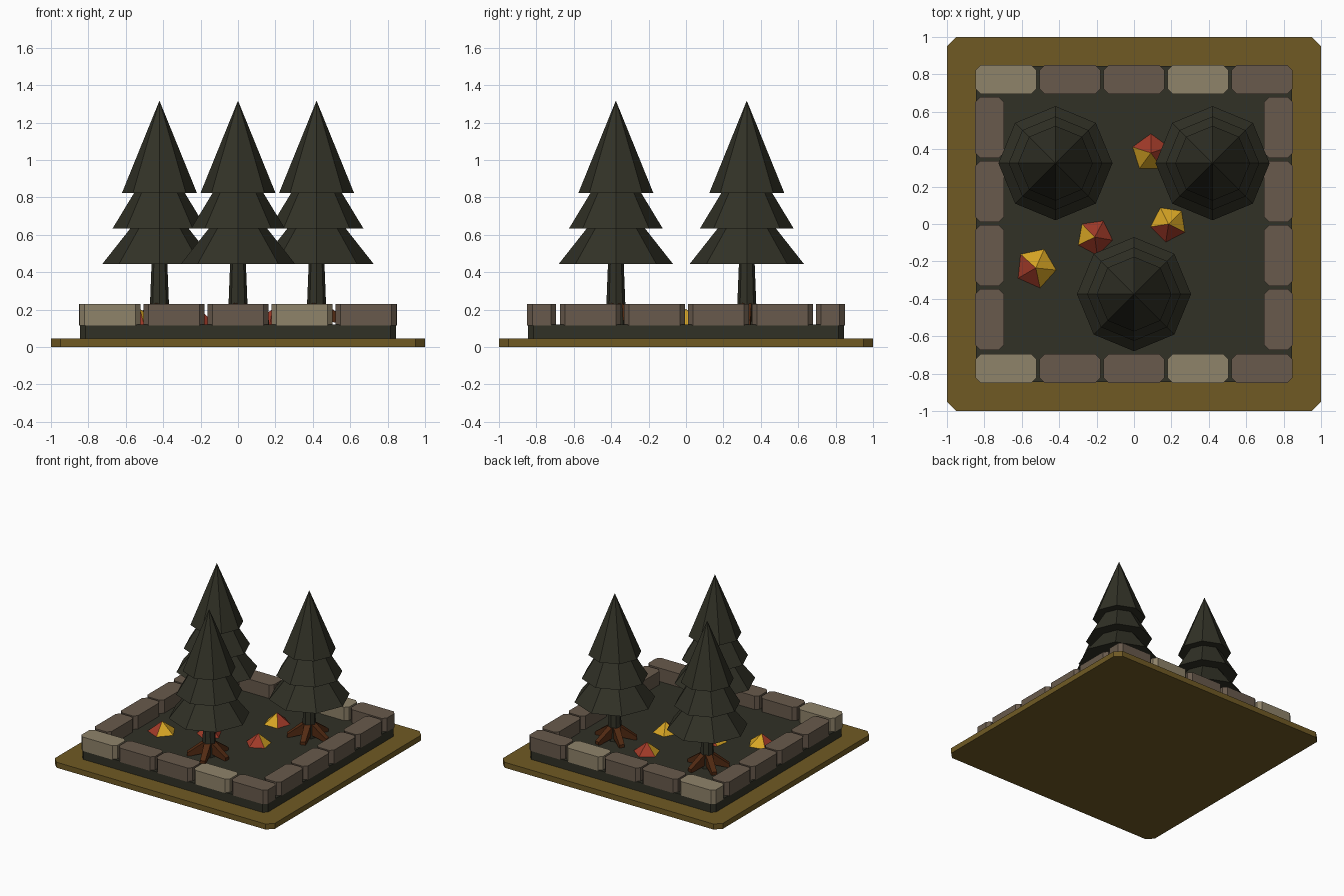
import bpy, bmesh, math
from mathutils import Vector

if "Cube" in bpy.data.objects:
    bpy.data.objects.remove(bpy.data.objects["Cube"])


def material(name, rgb):
    lin = [((c / 255 + 0.055) / 1.055) ** 2.4 if c > 10 else c / 255 / 12.92 for c in rgb]
    m = bpy.data.materials.new(name)
    m.diffuse_color = (*lin, 1)
    m.use_nodes = True
    m.node_tree.nodes["Principled BSDF"].inputs["Base Color"].default_value = m.diffuse_color
    return m


BASE = material("ochre", (112, 90, 36))
GREEN = material("dark_green", (49, 49, 38))
STONE = material("stone", (104, 90, 76))
PALE = material("pale_stone", (143, 131, 106))
BARK = material("brown_bark", (82, 42, 18))
RED = material("red_leaf", (160, 58, 40))
GOLD = material("gold_leaf", (215, 165, 36))


def finish(name, bm, mats):
    bmesh.ops.recalc_face_normals(bm, faces=bm.faces)
    me = bpy.data.meshes.new(name)
    bm.to_mesh(me)
    bm.free()
    for m in mats:
        me.materials.append(m)
    ob = bpy.data.objects.new(name, me)
    bpy.context.collection.objects.link(ob)
    return ob


def loft(bm, rings):
    """Skin a stack of equal-length point rings and cap both ends."""
    loops = [[bm.verts.new(p) for p in r] for r in rings]
    n = len(loops[0])
    for a, b in zip(loops, loops[1:]):
        for i in range(n):
            bm.faces.new((a[i], a[(i + 1) % n], b[(i + 1) % n], b[i]))
    bm.faces.new(loops[0][::-1])
    bm.faces.new(loops[-1])


def slab(name, x, y, w, d, z0, z1, c, mat):
    """Box with its four upright edges cut at 45 degrees."""
    hx, hy = w / 2, d / 2
    pts = [(hx, hy - c), (hx - c, hy), (c - hx, hy), (-hx, hy - c),
           (-hx, c - hy), (c - hx, -hy), (hx - c, -hy), (hx, c - hy)]
    bm = bmesh.new()
    loft(bm, [[(x + px, y + py, z) for px, py in pts] for z in (z0, z1)])
    return finish(name, bm, [mat])


def ring(x, y, z, r, n=8):
    return [(x + r * math.cos(math.tau * i / n), y + r * math.sin(math.tau * i / n), z)
            for i in range(n)]


# Base plate and planting bed
slab("base_plate", 0, 0, 2, 2, 0, 0.045, 0.05, BASE)
slab("planting_bed", 0, 0, 1.69, 1.69, 0.04, 0.12, 0.03, GREEN)

# Border stones: five along front and back, four along each side
for side, y in (("front", -0.7725), ("back", 0.7725)):
    for i in range(5):
        slab(f"{side}_border_stone_{i + 1}", -0.684 + 0.342 * i, y, 0.326, 0.153,
             0.115, 0.23, 0.027, PALE if i in (0, 3) else STONE)
for side, x in (("left", -0.7725), ("right", 0.7725)):
    for i in range(4):
        slab(f"{side}_border_stone_{i + 1}", x, -0.511 + 0.342 * i, 0.153, 0.326,
             0.115, 0.23, 0.027, STONE)

# Trees: tapered trunk, three foliage tiers, five splayed roots
TIERS = [(0.445, 0.305, 0.635, 0.155), (0.635, 0.25, 0.825, 0.135), (0.825, 0.20, 1.315, 0.001)]
for t, (x, y) in enumerate([(-0.42, 0.325), (0.42, 0.325), (0, -0.375)], 1):
    bm = bmesh.new()
    loft(bm, [ring(x, y, 0.12, 0.055), ring(x, y, 0.45, 0.042)])
    finish(f"trunk_{t}", bm, [GREEN])

    bm = bmesh.new()
    for z0, r0, z1, r1 in TIERS:
        loft(bm, [ring(x, y, z0, r0), ring(x, y, z1, r1)])
    finish(f"foliage_{t}", bm, [GREEN])

    bm = bmesh.new()
    for k in range(5):
        a = math.tau * k / 5
        out, across = Vector((math.cos(a), math.sin(a), 0)), Vector((-math.sin(a), math.cos(a), 0))
        rings = []
        for r, zb, zt, w in ((0.02, 0.15, 0.25, 0.026), (0.165, 0.115, 0.145, 0.02)):
            c = Vector((x, y, 0)) + out * r
            rings.append([c - across * w + Vector((0, 0, zb)), c + across * w + Vector((0, 0, zb)),
                          c + across * w + Vector((0, 0, zt)), c - across * w + Vector((0, 0, zt))])
        loft(bm, rings)
    finish(f"roots_{t}", bm, [BARK])

# Leaf piles: five-sided cones; x, y, radius, first corner angle, gold sides
PILES = [(0.09, 0.38, 0.105, 18, (2, 3)), (-0.21, -0.07, 0.1, -10, (2,)),
         (0.185, 0.0, 0.1, -27, (0, 1, 2)), (-0.525, -0.235, 0.112, -78, (0, 1, 2))]
for p, (x, y, r, start, gold) in enumerate(PILES, 1):
    bm = bmesh.new()
    angs = [math.radians(start + 72 * i) for i in range(5)]
    rim = [bm.verts.new((x + r * math.cos(a), y + r * math.sin(a), 0.118)) for a in angs]
    tip = bm.verts.new((x, y, 0.205))
    for i in range(5):
        f = bm.faces.new((rim[i], rim[(i + 1) % 5], tip))
        f.material_index = 1 if i in gold else 0
    bm.faces.new(rim[::-1])
    finish(f"leaf_pile_{p}", bm, [RED, GOLD])
